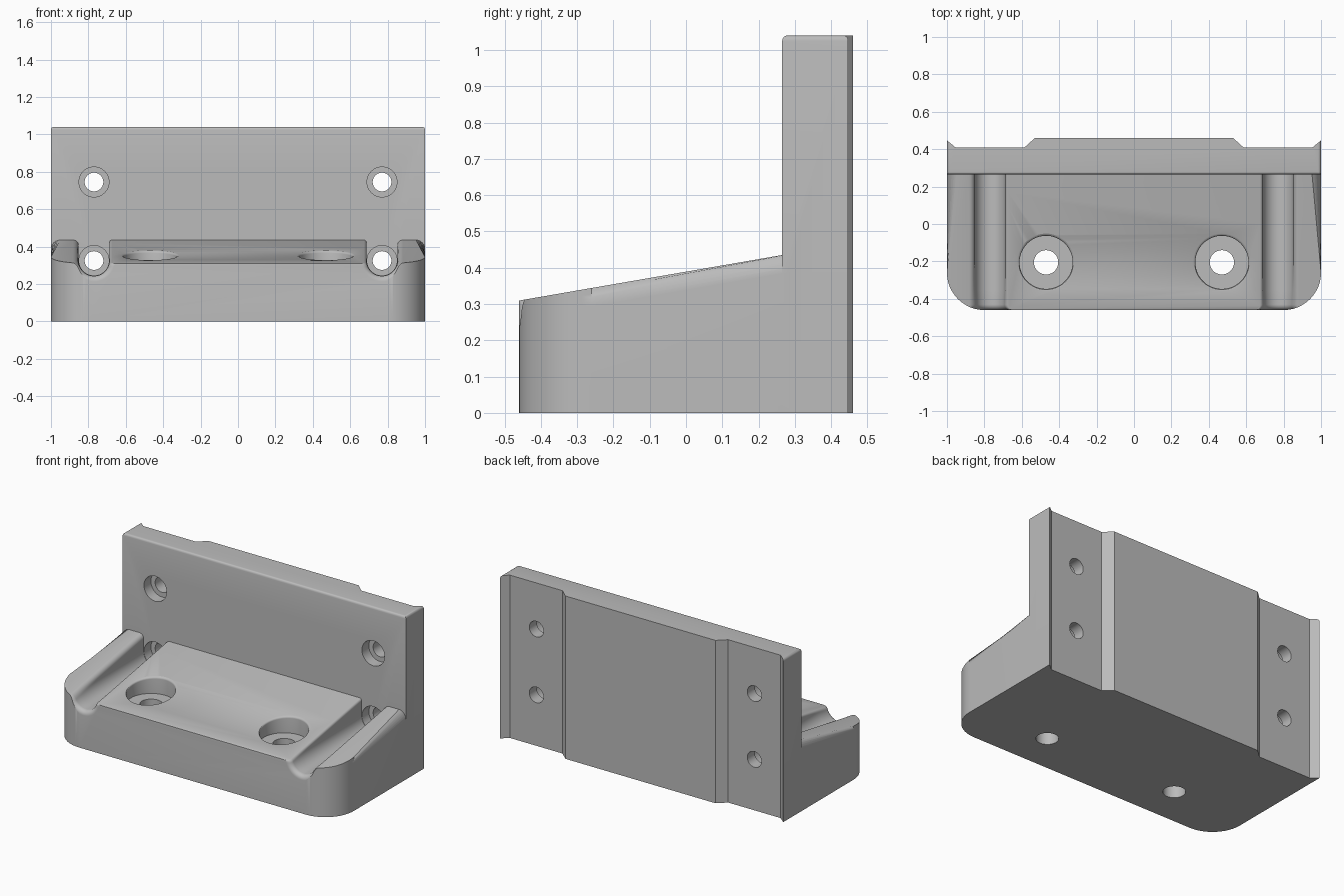
import bpy, bmesh
from math import sin, cos, pi, sqrt, radians

cube = bpy.data.objects.get("Cube")
if cube:
    bpy.data.objects.remove(cube, do_unlink=True)

grey = bpy.data.materials.new("plain grey")
grey.use_nodes = True
COLOUR = (0.5, 0.5, 0.5, 1)
grey.diffuse_color = COLOUR
grey.node_tree.nodes["Principled BSDF"].inputs["Base Color"].default_value = COLOUR

FRONT, WALL, BACK = -0.46, 0.265, 0.46
HEIGHT = 1.04


def top_z(y):
    """Height of the sloping top of the base."""
    return 0.435 + 0.173 * (y - WALL)


def finish(bm, name):
    bmesh.ops.recalc_face_normals(bm, faces=bm.faces)
    mesh = bpy.data.meshes.new(name)
    bm.to_mesh(mesh)
    bm.free()
    mesh.materials.append(grey)
    ob = bpy.data.objects.new(name, mesh)
    bpy.context.collection.objects.link(ob)
    return ob


def loft(bm, rings):
    """Skin a list of closed rings and cap both ends."""
    loops = [[bm.verts.new(p) for p in ring] for ring in rings]
    for a, b in zip(loops, loops[1:]):
        for i in range(len(a)):
            j = (i + 1) % len(a)
            bm.faces.new((a[i], a[j], b[j], b[i]))
    bm.faces.new(loops[0])
    bm.faces.new(loops[-1])


def combine(target, other, operation):
    mod = target.modifiers.new("combine", 'BOOLEAN')
    mod.operation, mod.object, mod.solver = operation, other, 'EXACT'
    bpy.context.view_layer.objects.active = target
    bpy.ops.object.modifier_apply(modifier=mod.name)
    bpy.data.objects.remove(other, do_unlink=True)


def bevel(bm, edges, size, segments):
    bmesh.ops.bevel(bm, geom=edges, offset=size, offset_type='OFFSET',
                    segments=segments, profile=0.5, affect='EDGES')


def circle(r, n=48):
    return [(r * cos(2 * pi * i / n), r * sin(2 * pi * i / n)) for i in range(n)]


# back plate with a raised centre panel and thin lips at both ends
half = [(1, WALL), (1, 0.447), (0.955, 0.41), (0.585, 0.41), (0.53, BACK)]
outline = half + [(-x, y) for x, y in reversed(half)]
bm = bmesh.new()
loft(bm, [[(x, y, z) for x, y in outline] for z in (0, HEIGHT)])
bevel(bm, [e for e in bm.edges if all(v.co.z > 1 and abs(v.co.x) > 0.99
                                      for v in e.verts)], 0.015, 4)
bracket = finish(bm, "mounting_bracket")

# counterbored screw holes through the plate
for x in (-0.77, 0.77):
    for z in (0.325, 0.745):
        steps = [(0.08, 0.2), (0.08, WALL + 0.07), (0.05, WALL + 0.07), (0.05, 0.6)]
        bm = bmesh.new()
        loft(bm, [[(x + u, y, z + v) for u, v in circle(r)] for r, y in steps])
        combine(bracket, finish(bm, "plate_hole_cutter"), 'DIFFERENCE')

# base block: rounded front corners, sloping top, rounded upper rim
CORNER = 0.2
arc = [(1 - CORNER + CORNER * cos(a), FRONT + CORNER - CORNER * sin(a))
       for a in [pi / 2 * i / 12 for i in range(13)]]
half = [(1, WALL + 0.02)] + arc
outline = half + [(-x, y) for x, y in reversed(half)]
bm = bmesh.new()
loft(bm, [[(x, y, 0) for x, y in outline], [(x, y, top_z(y)) for x, y in outline]])
rim = [e for e in bm.edges if all(v.co.z > 0.1 for v in e.verts)
       and not all(v.co.y > WALL for v in e.verts)]
bevel(bm, rim, 0.05, 6)
base = finish(bm, "base_block")

# U-shaped screwdriver channels, flared at the front and along the top edges
CHANNEL_Z, CHANNEL_R, FLARE = 0.325, 0.082, 0.03


def quarter(f, d):
    """Sideways spread of a rounded edge of size f at depth d into it."""
    d = min(max(d, 0), f)
    return f - sqrt(f * f - d * d)


def channel_ring(side, y):
    r = CHANNEL_R + quarter(FLARE, FLARE - (y - FRONT))
    low, high, n = CHANNEL_Z - r, top_z(y), 24
    outer, inner = [], []
    for i in range(n + 1):
        z = low + (high - low) * (1 - cos(pi * i / n)) / 2
        w = sqrt(max(r * r - min(z - CHANNEL_Z, 0) ** 2, 0))
        for edge, f, way in ((outer, 0.03, 1), (inner, 0.015, -1)):
            spread = w + quarter(f, z - (high - f))
            edge.append((side * (0.77 + way * spread), y, z))
    lid = [(p[0], y, high + 0.2) for p in (outer[-1], inner[-1])]
    return outer + lid + inner[:0:-1]


stations = [FRONT - 0.04] + [FRONT + FLARE * (1 - cos(pi / 2 * i / 6)) for i in range(7)]
stations += [FRONT + FLARE + (0.32 - FRONT - FLARE) * i / 10 for i in range(1, 11)]
for side in (-1, 1):
    bm = bmesh.new()
    loft(bm, [channel_ring(side, y) for y in stations])
    combine(base, finish(bm, "channel_cutter"), 'DIFFERENCE')

# counterbored holes down through the base, with a rounded rim on the slope
for x in (-0.47, 0.47):
    cy, floor, soft = -0.205, 0.27, 0.012
    rings = [[(x + u, cy + v, z) for u, v in circle(r)]
             for r, z in ((0.065, -0.1), (0.065, floor), (0.142, floor))]
    for i in range(5):
        d = soft * i / 4
        rings.append([(x + u, cy + v, top_z(cy + v) - soft + d)
                      for u, v in circle(0.142 + quarter(soft, d))])
    rings.append([(x + u, cy + v, 0.6) for u, v in circle(0.142 + soft)])
    bm = bmesh.new()
    loft(bm, rings)
    combine(base, finish(bm, "base_hole_cutter"), 'DIFFERENCE')

# join base and plate into one solid
combine(bracket, base, 'UNION')
bpy.ops.object.select_all(action='DESELECT')
bracket.select_set(True)
bpy.context.view_layer.objects.active = bracket
bpy.ops.object.shade_smooth_by_angle(angle=radians(30))
